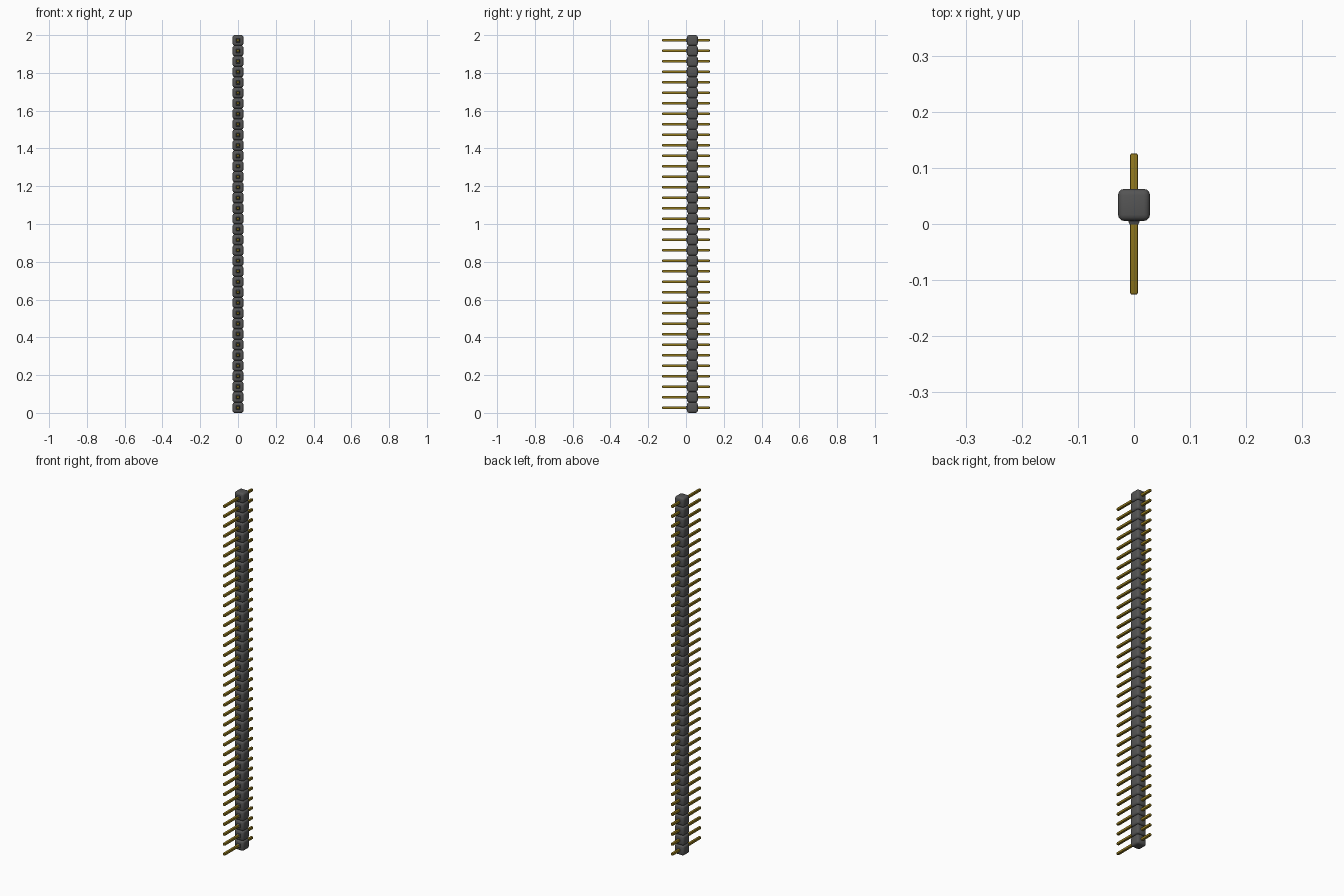
import bpy
import bmesh
from mathutils import Matrix, Vector

COUNT = 36
PITCH = 2 / COUNT

cube = bpy.data.objects.get("Cube")
if cube:
    bpy.data.objects.remove(cube, do_unlink=True)


def material(name, rgb):
    mat = bpy.data.materials.new(name)
    mat.use_nodes = True
    colour = (*rgb, 1)
    mat.diffuse_color = colour
    mat.node_tree.nodes["Principled BSDF"].inputs["Base Color"].default_value = colour
    return mat


def row(name, size, y, bevel, segments, mat, front_scale=1):
    """A bevelled block centred at y, repeated up the whole strip."""
    bm = bmesh.new()
    bmesh.ops.create_cube(bm, size=1, matrix=Matrix.Diagonal((*size, 1)))
    for v in bm.verts:
        if v.co.y < 0:
            v.co.x *= front_scale
            v.co.z *= front_scale
    if bevel:
        bmesh.ops.bevel(bm, geom=bm.edges[:], offset=bevel, segments=segments,
                        profile=0.5, affect='EDGES', clamp_overlap=True)
    bmesh.ops.translate(bm, verts=bm.verts[:], vec=Vector((0, y, PITCH / 2)))
    mesh = bpy.data.meshes.new(name)
    bm.to_mesh(mesh)
    bm.free()
    mesh.materials.append(mat)
    obj = bpy.data.objects.new(name, mesh)
    bpy.context.collection.objects.link(obj)
    bpy.ops.object.select_all(action='DESELECT')
    obj.select_set(True)
    bpy.context.view_layer.objects.active = obj
    bpy.ops.object.shade_smooth_by_angle(angle=0.7)
    array = obj.modifiers.new("Repeat", 'ARRAY')
    array.count = COUNT
    array.use_relative_offset = False
    array.use_constant_offset = True
    array.constant_offset_displace = (0, 0, PITCH)
    return obj


plastic = material("dark grey plastic", (0.09, 0.09, 0.09))
gold = material("dull gold", (0.27, 0.18, 0.012))

# Rounded plastic housings, touching end to end
row("housing", (0.057, 0.057, PITCH), 0.034, 0.011, 3, plastic)

# Small tapered collar where each pin leaves the front of its housing
row("collar", (0.022, 0.008, 0.022), 0.003, 0, 1, plastic, front_scale=0.7)

# Square pins passing through the housings, longer at the front
row("pin", (0.0145, 0.252, 0.0145), 0.0, 0.004, 2, gold)
